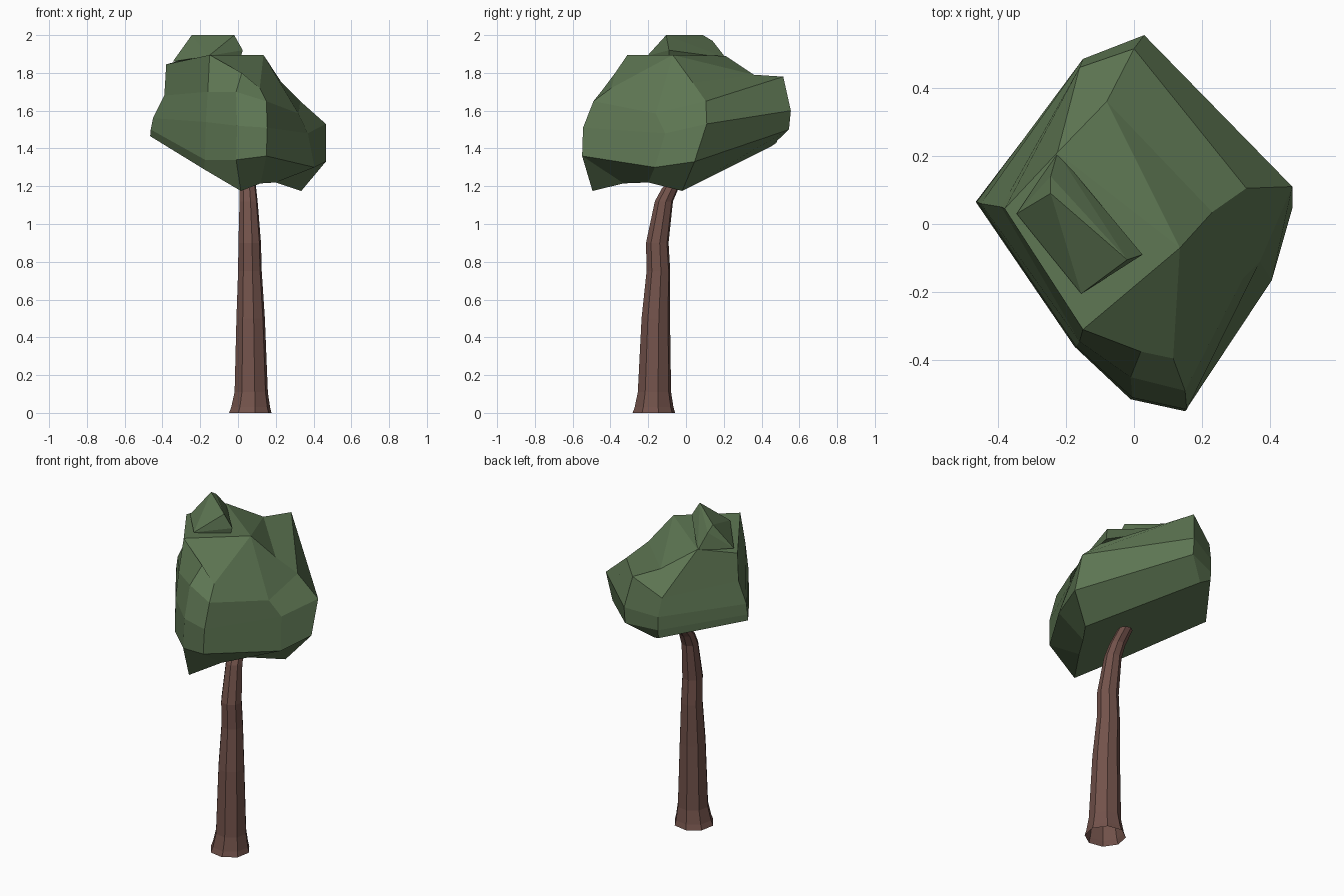
import bpy, bmesh, math


def make_object(name, bm, color):
    bmesh.ops.recalc_face_normals(bm, faces=bm.faces)
    mesh = bpy.data.meshes.new(name)
    bm.to_mesh(mesh)
    bm.free()
    mat = bpy.data.materials.new(name + "_color")
    mat.diffuse_color = color
    mesh.materials.append(mat)
    obj = bpy.data.objects.new(name, mesh)
    bpy.context.collection.objects.link(obj)
    return obj


def loft(bm, rings):
    """Bridge closed rings of points with quads, return the vertex rings."""
    vs = [[bm.verts.new(p) for p in ring] for ring in rings]
    for lo, hi in zip(vs, vs[1:]):
        n = len(lo)
        for i in range(n):
            j = (i + 1) % n
            bm.faces.new((lo[i], lo[j], hi[j], hi[i]))
    return vs


# Trunk: open eight-sided tube along a bent path (x, y, z, radius)
path = [
    (0.065, -0.17, 0.00, 0.115), (0.067, -0.169, 0.03, 0.105),
    (0.07, -0.167, 0.11, 0.090), (0.067, -0.16, 0.50, 0.077),
    (0.063, -0.146, 0.75, 0.064), (0.062, -0.152, 0.90, 0.061),
    (0.056, -0.117, 1.12, 0.049), (0.052, -0.083, 1.19, 0.045),
    (0.048, -0.02, 1.26, 0.042),
]
bm = bmesh.new()
loft(bm, [[(x + r * math.cos(math.radians(45 * k + 12)),
            y + r * math.sin(math.radians(45 * k + 12)), z)
           for k in range(8)] for x, y, z, r in path])
make_object("trunk", bm, (0.17, 0.085, 0.07, 1))

# Crown: five irregular rings, columns run left, front, right, back
rings = [
    [(-.465, .065, 1.465), (-.18, -.28, 1.29), (.015, -.495, 1.175), (.12, -.33, 1.215),
     (.2, -.2, 1.22), (.335, -.02, 1.175), (-.1, .45, 1.41), (-.15, .48, 1.43)],
    [(-.462, .065, 1.50), (-.175, -.36, 1.34), (-.01, -.515, 1.34), (.15, -.55, 1.36),
     (.405, -.165, 1.30), (.465, .045, 1.33), (.03, .545, 1.50), (-.15, .485, 1.48)],
    [(-.45, .06, 1.56), (-.17, -.36, 1.54), (-.005, -.51, 1.52), (.155, -.545, 1.51),
     (.37, -.11, 1.48), (.465, .11, 1.53), (.03, .555, 1.60), (-.15, .485, 1.56)],
    [(-.39, .05, 1.68), (-.16, -.345, 1.70), (-.01, -.45, 1.70), (.15, -.49, 1.65),
     (.32, -.16, 1.585), (.33, .105, 1.65), (0, .515, 1.78), (-.16, .46, 1.67)],
    [(-.38, .045, 1.845), (-.15, -.31, 1.895), (.02, -.375, 1.80), (.115, -.395, 1.72),
     (.135, -.07, 1.895), (.23, .035, 1.75), (-.08, .36, 1.79), (-.225, .21, 1.89)],
]
bm = bmesh.new()
vs = loft(bm, rings)
bm.faces.new(vs[0])
for face in ((1, 2, 3, 4), (4, 5, 6), (4, 6, 7), (4, 7, 0, 1)):
    bm.faces.new([vs[-1][i] for i in face])
green = (0.11, 0.18, 0.085, 1)
make_object("crown", bm, green)

# Small ridge on top of the crown
ridge = [(-.245, .09, 2.0), (-.02, -.105, 2.0), (-.245, .14, 1.97), (.025, -.09, 1.92),
         (-.155, -.205, 1.89), (-.345, .03, 1.86), (-.225, .21, 1.88), (.01, -.09, 1.87)]
bm = bmesh.new()
for p in ridge:
    bm.verts.new(p)
bmesh.ops.convex_hull(bm, input=bm.verts)
make_object("crown_ridge", bm, green)
